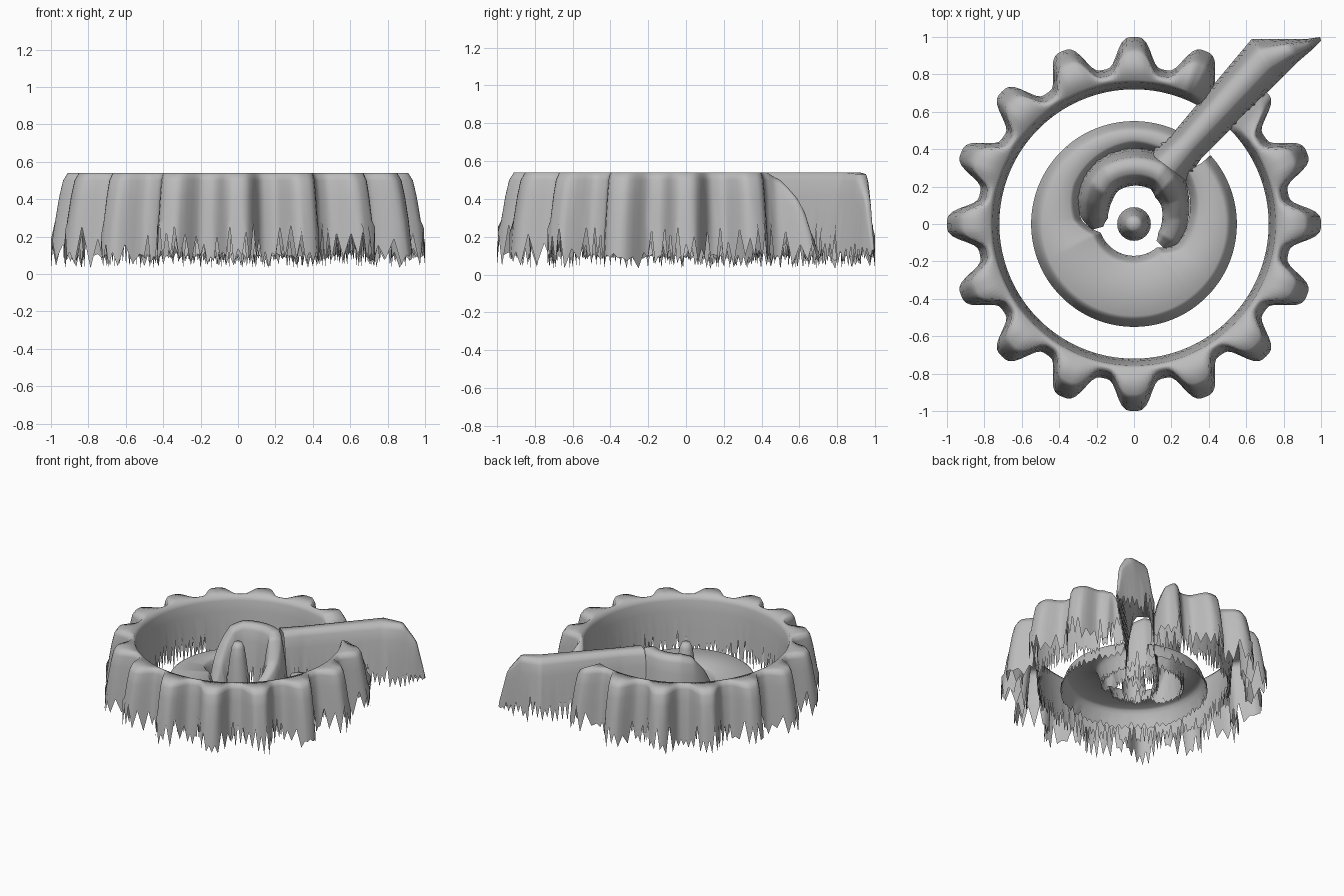
import bpy
import bmesh
import math
import random
from mathutils import Vector

random.seed(4)
cube = bpy.data.objects.get("Cube")
if cube:
    bpy.data.objects.remove(cube, do_unlink=True)

grey = bpy.data.materials.new("plain_grey")
grey.use_nodes = True
COLOUR = (0.5, 0.5, 0.5, 1)
grey.diffuse_color = COLOUR
grey.node_tree.nodes["Principled BSDF"].inputs["Base Color"].default_value = COLOUR

TOP = 0.54
BASE = 0.1
# Wall profile: (inset from foot to crest, rise from base to crest)
WALL = [(0, 0), (0.25, 0.42), (0.5, 0.72), (0.72, 0.91), (1, 1)]


def polar(r, degrees, centre_y=0.0):
    a = math.radians(degrees)
    return Vector((r * math.cos(a), centre_y + r * math.sin(a)))


def blend(points, t):
    """Values at t in a list of (t, values...) rows."""
    for a, b in zip(points, points[1:]):
        if t <= b[0]:
            f = (t - a[0]) / (b[0] - a[0])
            return [u + (v - u) * f for u, v in zip(a[1:], b[1:])]
    return list(points[-1][1:])


def ragged(index, height):
    """Height of a torn lower edge: alternating spikes and notches."""
    jag = random.uniform(-0.07, 0.0) if index % 2 else random.uniform(-0.01, 0.17)
    return BASE + jag * (height - BASE) / (TOP - BASE)


def shell(name, stations, closed=False):
    """Open-bottomed ridge through stations (foot, crest, crest, foot, height)."""
    bm = bmesh.new()
    rows = []
    for i, (foot_a, top_a, top_b, foot_b, h) in enumerate(stations):
        sides = []
        for foot, top in ((foot_a, top_a), (foot_b, top_b)):
            side = []
            for k, (inset, rise) in enumerate(WALL):
                p = foot.lerp(top, inset)
                z = BASE + (h - BASE) * rise if k else ragged(i, h)
                side.append(bm.verts.new((p.x, p.y, z)))
            sides.append(side)
        rows.append(sides[0] + sides[1][::-1])
    pairs = list(zip(rows, rows[1:]))
    if closed:
        pairs.append((rows[-1], rows[0]))
    for a, b in pairs:
        for k in range(len(a) - 1):
            bm.faces.new((a[k], a[k + 1], b[k + 1], b[k]))
    bm.normal_update()
    if sum(f.normal.z * f.calc_area() for f in bm.faces) < 0:
        bmesh.ops.reverse_faces(bm, faces=bm.faces[:])
    mesh = bpy.data.meshes.new(name)
    bm.to_mesh(mesh)
    bm.free()
    mesh.materials.append(grey)
    mesh.shade_smooth()
    obj = bpy.data.objects.new(name, mesh)
    bpy.context.collection.objects.link(obj)


def sweep(start, end, count):
    return [start + (end - start) * i / count for i in range(count + 1)]


# Toothed outer ring, open where the arm passes through
RING_HEIGHT = [(60, 0.2), (62, 0.38), (65, 0.5), (69, TOP),
               (393, TOP), (398, 0.5), (402, 0.38), (405, 0.2)]
ring = []
for d in sweep(60, 405, 276):
    wave = 0.5 + 0.5 * math.cos(math.radians(16 * d))
    tooth = wave * wave * (3 - 2 * wave)
    radii = (0.72, 0.77, 0.79 + 0.12 * tooth, 0.84 + 0.16 * tooth)
    ring.append([polar(r, d) for r in radii] + blend(RING_HEIGHT, d))
shell("gear_ring", ring)

# Low disc, hollowed round the hook and open under the arm
DISC_HOLE = [(62, 0.37), (90, 0.38), (150, 0.33), (180, 0.28), (200, 0.19),
             (310, 0.19), (330, 0.26), (360, 0.29), (402, 0.35)]
disc = []
for d in sweep(62, 402, 136):
    hole = blend(DISC_HOLE, d)[0]
    disc.append([polar(hole, d, 0.02), polar(hole + 0.05, d, 0.02),
                 polar(0.49, d), polar(0.55, d), 0.235])
shell("disc", disc)

# Small centre post
post = [[polar(r, d) for r in (0, 0, 0.03, 0.09)] + [0.51] for d in range(0, 360, 15)]
shell("centre_post", post, closed=True)

# Open hook round the post: angle, height, mid radius, half width
HOOK = [(-45, 0.14, 0.2, 0.03), (-30, 0.22, 0.21, 0.06), (0, 0.28, 0.22, 0.07),
        (25, 0.36, 0.24, 0.08), (45, 0.51, 0.26, 0.1), (60, TOP, 0.28, 0.1),
        (120, TOP, 0.27, 0.1), (140, 0.51, 0.25, 0.1), (160, 0.4, 0.23, 0.09),
        (180, 0.27, 0.21, 0.07), (195, 0.14, 0.2, 0.03)]
hook = []
for d in sweep(-45, 195, 80):
    h, mid, half = blend(HOOK, d)
    spread = (-half, -0.35 * half, 0.35 * half, half)
    hook.append([polar(mid + s, d, 0.03) for s in spread] + [h])
shell("hook", hook)

# Diagonal arm running out to the corner: left foot, right foot, height
ARM = [(0, 0.08, 0.38, 0.28, 0.23, TOP), (0.15, 0.22, 0.5, 0.36, 0.35, TOP),
       (0.7, 0.63, 0.99, 0.77, 0.76, TOP), (0.83, 0.8, 0.99, 0.88, 0.87, 0.53),
       (0.93, 0.93, 0.99, 0.95, 0.93, 0.4), (1, 0.995, 1.0, 1.0, 0.98, 0.13)]
arm = []
for t in sweep(0, 1, 60):
    lx, ly, rx, ry, h = blend(ARM, t)
    left, right = Vector((lx, ly)), Vector((rx, ry))
    arm.append([left, left.lerp(right, 0.3), left.lerp(right, 0.65), right, h])
shell("arm", arm)
